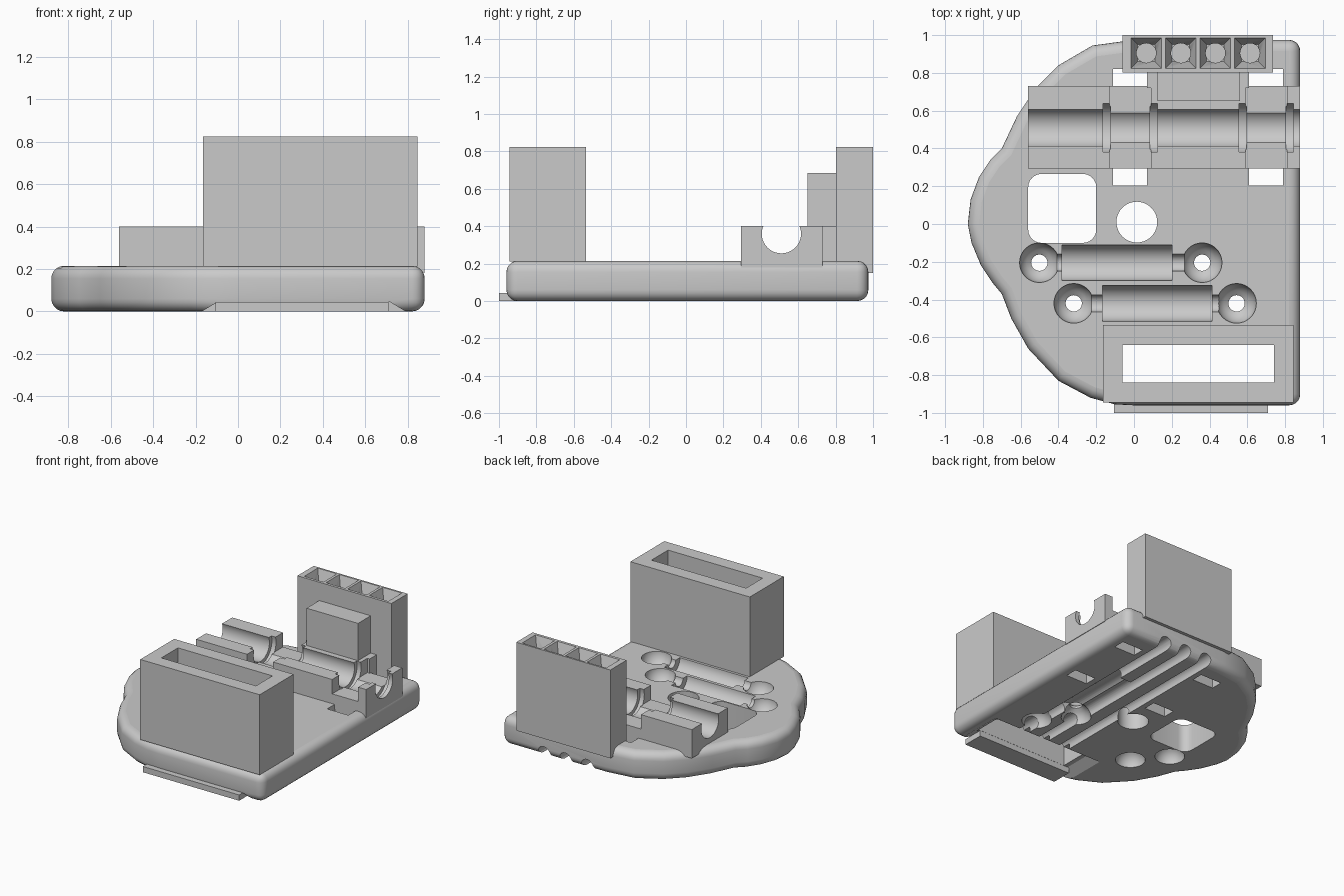
import bpy, bmesh, math
from mathutils import Matrix, Vector

cube = bpy.data.objects.get("Cube")
if cube:
    bpy.data.objects.remove(cube, do_unlink=True)

grey = bpy.data.materials.new("plain grey")
grey.use_nodes = True
COLOUR = (0.59, 0.59, 0.59, 1)
grey.diffuse_color = COLOUR
grey.node_tree.nodes["Principled BSDF"].inputs["Base Color"].default_value = COLOUR


def finish(name, bm):
    bmesh.ops.recalc_face_normals(bm, faces=bm.faces)
    if bm.calc_volume(signed=True) < 0:
        bmesh.ops.reverse_faces(bm, faces=bm.faces)
    mesh = bpy.data.meshes.new(name)
    bm.to_mesh(mesh)
    bm.free()
    mesh.materials.append(grey)
    ob = bpy.data.objects.new(name, mesh)
    bpy.context.collection.objects.link(ob)
    return ob


def box(name, x0, x1, y0, y1, z0, z1, corner=0):
    bm = bmesh.new()
    bmesh.ops.create_cube(bm, size=1)
    for v in bm.verts:
        v.co = ((x0 + x1) / 2 + v.co.x * (x1 - x0), (y0 + y1) / 2 + v.co.y * (y1 - y0),
                (z0 + z1) / 2 + v.co.z * (z1 - z0))
    if corner:
        upright = [e for e in bm.edges if abs(e.verts[0].co.z - e.verts[1].co.z) > 0.01]
        bmesh.ops.bevel(bm, geom=upright, offset=corner, segments=6, profile=0.5, affect='EDGES')
    return finish(name, bm)


def rod(name, start, end, r, r2=None, sides=40, turn=0):
    a, b = Vector(start), Vector(end)
    bm = bmesh.new()
    bmesh.ops.create_cone(bm, cap_ends=True, segments=sides, radius1=r,
                          radius2=r if r2 is None else r2, depth=(b - a).length)
    spin = (b - a).to_track_quat('Z', 'Y').to_matrix().to_4x4() @ Matrix.Rotation(turn, 4, 'Z')
    bm.transform(Matrix.Translation((a + b) / 2) @ spin)
    return finish(name, bm)


def eyelet(name, x, y, rim, waist, top):
    """Cutter with a round cup at each face and a narrow hole between."""
    steps, sides = 24, 32
    bm = bmesh.new()
    rings = []
    for i in range(steps + 1):
        t = 2 * i / steps - 1
        depth = (1 - abs(t)) * top / 2
        r = max(waist, math.sqrt(max(0, rim * rim - depth * depth)))
        z = top / 2 + t * (top / 2 + 0.003)
        rings.append([bm.verts.new((x + r * math.cos(k * math.tau / sides),
                                    y + r * math.sin(k * math.tau / sides), z))
                      for k in range(sides)])
    for lo, hi in zip(rings, rings[1:]):
        for k in range(sides):
            n = (k + 1) % sides
            bm.faces.new((lo[k], lo[n], hi[n], hi[k]))
    bm.faces.new(rings[0])
    bm.faces.new(rings[-1])
    return finish(name, bm)


def carve(target, *cutters):
    """Subtract each cutter, trying the second solver if the first changes nothing."""
    bpy.context.view_layer.objects.active = target
    for c in cutters:
        c.hide_render = True
        for solver in ('MANIFOLD', 'EXACT'):
            before = len(target.data.vertices)
            mod = target.modifiers.new("cut", 'BOOLEAN')
            mod.operation, mod.solver, mod.object = 'DIFFERENCE', solver, c
            bpy.context.view_layer.update()
            bpy.ops.object.modifier_apply(modifier=mod.name)
            if len(target.data.vertices) != before:
                break
        bpy.data.objects.remove(c, do_unlink=True)


TOP = 0.215

# Base plate: lobed outline with rounded rims
outline = [(0.88, -0.96), (0.88, 0.975), (0.0, 0.975), (-0.22, 0.945), (-0.4, 0.84), (-0.52, 0.72),
           (-0.62, 0.57), (-0.7, 0.4), (-0.76, 0.34), (-0.82, 0.25), (-0.865, 0.13), (-0.88, 0.0),
           (-0.86, -0.1), (-0.81, -0.22), (-0.75, -0.31), (-0.7, -0.37), (-0.65, -0.5),
           (-0.56, -0.66), (-0.4, -0.83), (-0.23, -0.92), (-0.1, -0.955), (0.0, -0.96)]
bm = bmesh.new()
face = bm.faces.new([bm.verts.new((x, y, 0)) for x, y in outline])
ext = bmesh.ops.extrude_face_region(bm, geom=[face])
for v in ext["geom"]:
    if isinstance(v, bmesh.types.BMVert):
        v.co.z = TOP
# the extrusion keeps its start face, so the solid is closed
bmesh.ops.recalc_face_normals(bm, faces=bm.faces)
rims = [e for e in bm.edges if abs(e.verts[0].co.z - e.verts[1].co.z) < 0.01
        or e.verts[0].co.x > 0.87]
bmesh.ops.bevel(bm, geom=rims, offset=0.06, segments=5, profile=0.5, affect='EDGES')
plate = finish("base_plate", bm)

# Through openings
carve(plate, box("window_cut", -0.56, -0.2, -0.1, 0.265, -0.1, 0.4, 0.07),
      rod("round_cut", (0.015, 0.01, -0.1), (0.015, 0.01, 0.4), 0.108),
      box("slot_cut", -0.06, 0.74, -0.84, -0.64, -0.1, 0.4))
for x in (-0.11, 0.61):
    for y0, y1 in ((0.205, 0.3), (0.73, 0.82)):
        carve(plate, box("tie_slot_cut", x, x + 0.18, y0, y1, -0.1, 0.4))

# Two component beds: round trough, thin leads and an eyelet at each end
for bed_x, mid_x, y in ((-0.09, -0.07, -0.205), (0.122, 0.112, -0.42)):
    z = TOP + 0.001
    carve(plate, rod("bed_cut", (bed_x - 0.29, y, z), (bed_x + 0.29, y, z), 0.095),
          rod("lead_cut", (mid_x - 0.4, y, z), (mid_x + 0.4, y, z), 0.045, sides=24))
    for side in (-1, 1):
        carve(plate, eyelet("eyelet_cut", mid_x + side * 0.431, y, 0.105, 0.043, TOP))

# Underside: three wire grooves, one bed and the front recess
for x in (0.155, 0.34, 0.52):
    carve(plate, rod("wire_cut", (x, -0.7, 0.025), (x, 1.1, 0.025), 0.05, sides=24))
carve(plate, rod("under_bed_cut", (0.43, -0.2, -0.001), (0.43, 0.42, -0.001), 0.09))
bm = bmesh.new()
bmesh.ops.create_cube(bm, size=1)
for v in bm.verts:
    grow = 0.485 if v.co.z < 0 else 0.405
    v.co = (0.31 + math.copysign(grow, v.co.x), -1.1 if v.co.y < 0 else -0.58,
            -0.003 if v.co.z < 0 else 0.045)
carve(plate, finish("recess_cut", bm))

# Front lip at the foot of the recess
lip = box("front_lip", -0.105, 0.71, -1.0, -0.84, 0, 0.044)

# Front housing with a through slot
front = box("front_housing", -0.165, 0.845, -0.945, -0.535, TOP - 0.003, 0.825)
carve(front, box("slot_cut", -0.06, 0.74, -0.84, -0.64, 0, 1))

# Rod cradle: long trough, tie gaps, and a wider ring beside each gap
cradle = box("rod_cradle", -0.56, 0.878, 0.295, 0.73, 0.18, 0.4)
AXIS_Y, AXIS_Z = 0.51, 0.36
carve(cradle, rod("rod_cut", (-1, AXIS_Y, AXIS_Z), (1, AXIS_Y, AXIS_Z), 0.105))
for x in (-0.165, 0.555):
    carve(cradle, box("tie_gap_cut", x + 0.035, x + 0.255, 0.2, 0.8, 0.29, 0.5))
    for start in (x, x + 0.25):
        carve(cradle, rod("ring_cut", (start, AXIS_Y, AXIS_Z), (start + 0.04, AXIS_Y, AXIS_Z), 0.135))

# Rear connector: four funnels leading to pin holes
rear = box("rear_connector", -0.06, 0.735, 0.803, 1.0, 0.15, 0.825)
for i in range(4):
    x, y = 0.065 + i * 0.183, 0.905
    carve(rear, rod("funnel_cut", (x, y, 0.72), (x, y, 0.826), 0.065, 0.115, 4, math.pi / 4),
          rod("pin_cut", (x, y, 0.4), (x, y, 0.75), 0.052, sides=24))

# Brace between cradle and connector
upper = box("brace_block", 0.125, 0.56, 0.65, 0.81, 0.2, 0.685)
lower = box("brace_foot", 0.07, 0.61, 0.72, 0.81, 0.2, 0.4)

# Smooth the curved walls, keep level faces flat
for ob in (plate, lip, front, cradle, rear, upper, lower):
    bpy.ops.object.select_all(action='DESELECT')
    ob.select_set(True)
    bpy.context.view_layer.objects.active = ob
    bpy.ops.object.shade_smooth_by_angle(angle=math.radians(30))
    for p in ob.data.polygons:
        if abs(p.normal.z) > 0.999:
            p.use_smooth = False
